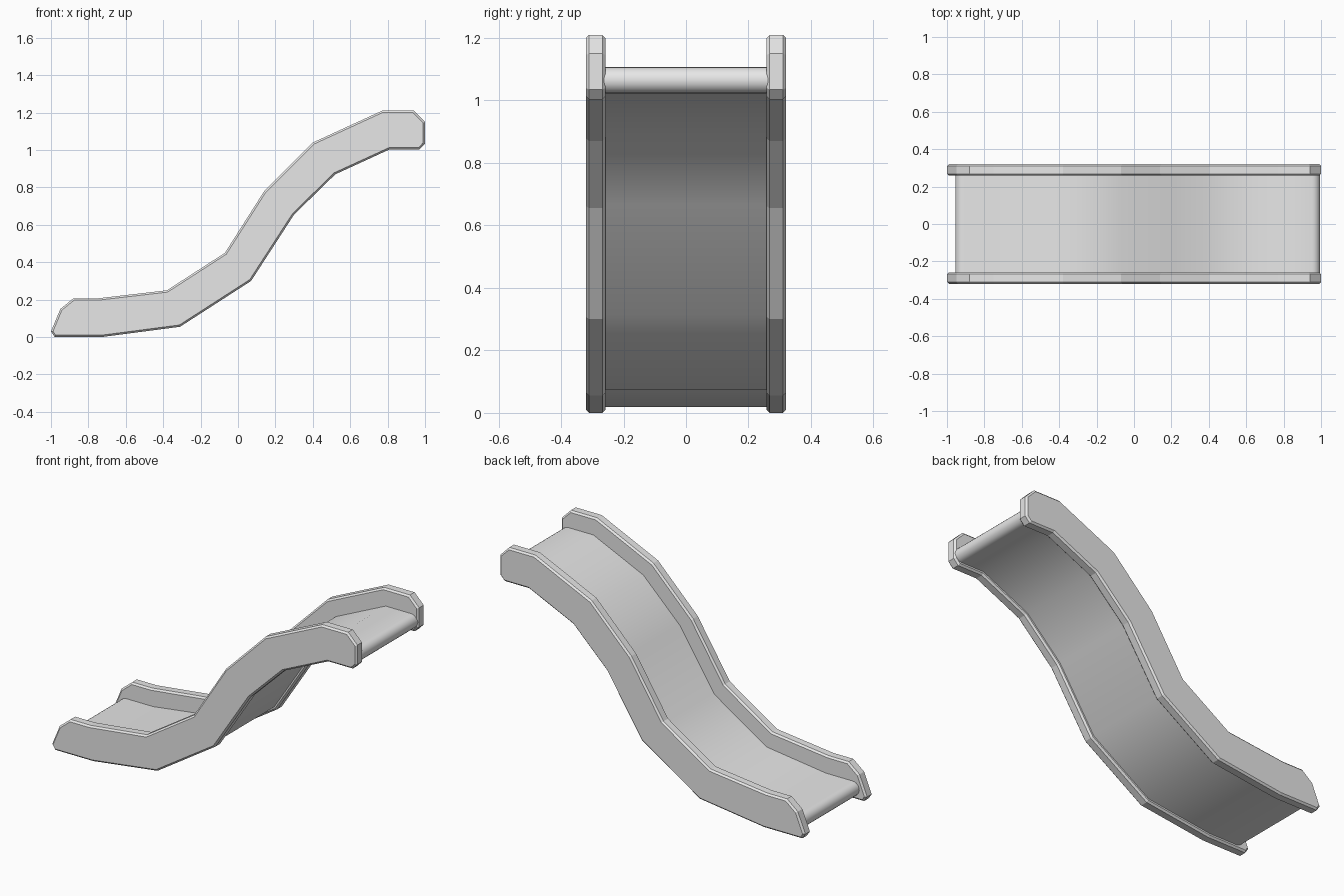
import bpy, bmesh, math
from mathutils import Vector

if "Cube" in bpy.data.objects:
    bpy.data.objects.remove(bpy.data.objects["Cube"])

grey = bpy.data.materials.new("plain grey")
grey.diffuse_color = (0.8, 0.8, 0.8, 1)
grey.use_nodes = True
grey.node_tree.nodes["Principled BSDF"].inputs["Base Color"].default_value = grey.diffuse_color

# Side outline (x, z): underside left to right, then back along the top
under = [(-0.98, 0), (-0.73, 0), (-0.31, 0.055), (0.07, 0.30), (0.30, 0.655),
         (0.52, 0.87), (0.81, 1.003), (0.97, 1.003)]
over = [(1.0, 1.035), (1.0, 1.15), (0.94, 1.21), (0.77, 1.21), (0.40, 1.04),
        (0.14, 0.78), (-0.07, 0.45), (-0.38, 0.25), (-0.75, 0.207),
        (-0.88, 0.207), (-0.95, 0.15), (-1.0, 0.03)]


def prism(name, profile, y0, y1):
    """Extrude an x-z outline between two y positions."""
    bm = bmesh.new()
    face = bm.faces.new([bm.verts.new((x, y0, z)) for x, z in profile])
    ext = bmesh.ops.extrude_face_region(bm, geom=[face])
    verts = [v for v in ext["geom"] if isinstance(v, bmesh.types.BMVert)]
    bmesh.ops.translate(bm, verts=verts, vec=(0, y1 - y0, 0))
    bmesh.ops.recalc_face_normals(bm, faces=bm.faces)
    mesh = bpy.data.meshes.new(name)
    bm.to_mesh(mesh)
    bm.free()
    mesh.materials.append(grey)
    obj = bpy.data.objects.new(name, mesh)
    bpy.context.collection.objects.link(obj)
    return obj


def offset(path, d):
    """Shift a path upward along its mitred normals."""
    pts = [Vector(p) for p in path]
    out = []
    for i, p in enumerate(pts):
        a = (p - pts[i - 1]) if i else pts[1] - pts[0]
        b = (pts[i + 1] - p) if i < len(pts) - 1 else a
        na = Vector((-a.y, a.x)).normalized()
        nb = Vector((-b.y, b.x)).normalized()
        m = (na + nb).normalized()
        out.append(p + m * d / m.dot(na))
    return out


def arc(cx, cz, r, start):
    """Half circle, counter-clockwise, for a rounded lip."""
    return [(cx + r * math.cos(start + math.pi * i / 10),
             cz + r * math.sin(start + math.pi * i / 10)) for i in range(11)]


# Side rails with chamfered rims
for name, y0, y1 in (("front_rail", -0.32, -0.258), ("back_rail", 0.258, 0.32)):
    rail = prism(name, under + over, y0, y1)
    bev = rail.modifiers.new("chamfer", 'BEVEL')
    bev.width = 0.01
    bev.segments = 1
    bev.limit_method = 'ANGLE'
    bev.angle_limit = math.radians(80)

# Sliding bed with a rounded lip at both ends
low, high = 0.019, 0.104
r = (high - low) / 2
mid = low + r
bottom = offset(under, low)[1:-1]
top = offset(under, high)[1:-1]
bed_profile = (bottom + arc(0.995 - r, 1.003 + mid, r, -math.pi / 2)
               + top[::-1] + arc(-0.955 + r, mid, r, math.pi / 2))
bed = prism("slide_bed", bed_profile, -0.265, 0.265)
bpy.ops.object.select_all(action='DESELECT')
bed.select_set(True)
bpy.context.view_layer.objects.active = bed
bpy.ops.object.shade_smooth_by_angle(angle=math.radians(45))
